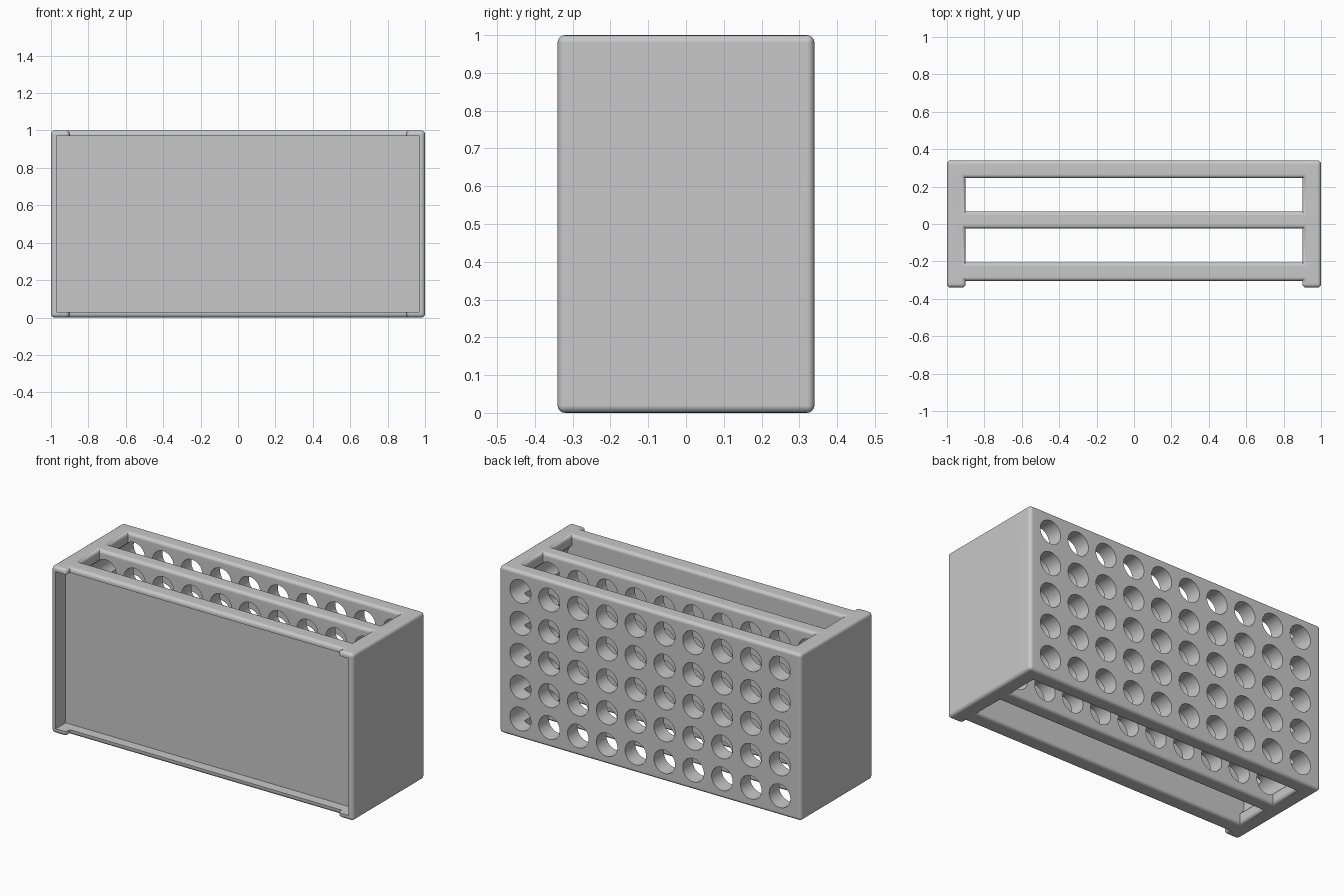
import bpy, bmesh, math
from mathutils import Matrix, Vector

if "Cube" in bpy.data.objects:
    bpy.data.objects.remove(bpy.data.objects["Cube"], do_unlink=True)

ROUND = 0.02

grey = bpy.data.materials.new("light grey")
grey.use_nodes = True
GREY = (0.58, 0.58, 0.58, 1)
grey.diffuse_color = GREY
grey.node_tree.nodes["Principled BSDF"].inputs["Base Color"].default_value = GREY


def make_object(name, bm):
    bmesh.ops.recalc_face_normals(bm, faces=bm.faces)
    mesh = bpy.data.meshes.new(name)
    bm.to_mesh(mesh)
    bm.free()
    mesh.materials.append(grey)
    obj = bpy.data.objects.new(name, mesh)
    bpy.context.collection.objects.link(obj)
    return obj


def cut(target, cutter):
    """Apply a boolean difference and discard the cutter."""
    mod = target.modifiers.new("cut", 'BOOLEAN')
    mod.operation = 'DIFFERENCE'
    mod.solver = 'EXACT'
    mod.object = cutter
    bpy.context.view_layer.objects.active = target
    bpy.ops.object.modifier_apply(modifier=mod.name)
    bpy.data.objects.remove(cutter, do_unlink=True)


# Plan of two end walls and three long panels, extruded to full height
xs = (-1, -0.9, 0.9, 1)
ys = (-0.34, -0.305, -0.205, -0.025, 0.067, 0.245, 0.34)
bm = bmesh.new()
for i in range(len(xs) - 1):
    for j in range(len(ys) - 1):
        is_end_wall = i != 1
        is_panel = j % 2 == 1
        if is_end_wall or is_panel:
            corners = ((xs[i], ys[j]), (xs[i + 1], ys[j]),
                       (xs[i + 1], ys[j + 1]), (xs[i], ys[j + 1]))
            bm.faces.new([bm.verts.new((x, y, 0)) for x, y in corners])
bmesh.ops.remove_doubles(bm, verts=bm.verts[:], dist=0.001)
top = bmesh.ops.extrude_face_region(bm, geom=bm.faces[:], use_keep_orig=True)["geom"]
bmesh.ops.translate(bm, vec=(0, 0, 1), verts=[v for v in top if isinstance(v, bmesh.types.BMVert)])
bmesh.ops.recalc_face_normals(bm, faces=bm.faces[:])

# Round the outward corners only
outer = [e for e in bm.edges if e.is_manifold and e.calc_face_angle_signed() > 0.5]
bmesh.ops.bevel(bm, geom=outer, offset=ROUND, segments=4, profile=0.5, affect='EDGES')
rack = make_object("tube_rack", bm)

# Shallow rectangular pocket in the front
bm = bmesh.new()
bmesh.ops.create_cube(bm, size=1, matrix=Matrix.Translation((0, -0.3725, 0.5))
                      @ Matrix.Diagonal(Vector((1.94, 0.255, 0.94, 1))))
cut(rack, make_object("pocket_cutter", bm))

# Grid of tube holes from the back down to the base panel
COLUMNS, ROWS, PITCH, RADIUS = 10, 5, 0.191, 0.07
back, floor = 0.4, -0.205
bm = bmesh.new()
for column in range(COLUMNS):
    for row in range(ROWS):
        x = (column - (COLUMNS - 1) / 2) * PITCH
        z = 0.5 + (row - (ROWS - 1) / 2) * PITCH
        bmesh.ops.create_cone(
            bm, cap_ends=True, segments=40, radius1=RADIUS, radius2=RADIUS,
            depth=back - floor,
            matrix=Matrix.Translation((x, (back + floor) / 2, z))
            @ Matrix.Rotation(math.pi / 2, 4, 'X'))
cut(rack, make_object("hole_cutters", bm))

# Smooth rounded edges, crisp hole rims and flat large faces
bpy.ops.object.select_all(action='DESELECT')
rack.select_set(True)
bpy.context.view_layer.objects.active = rack
bpy.ops.object.shade_smooth_by_angle(angle=math.radians(30))
weighted = rack.modifiers.new("flat_face_normals", 'WEIGHTED_NORMAL')
weighted.keep_sharp = True
